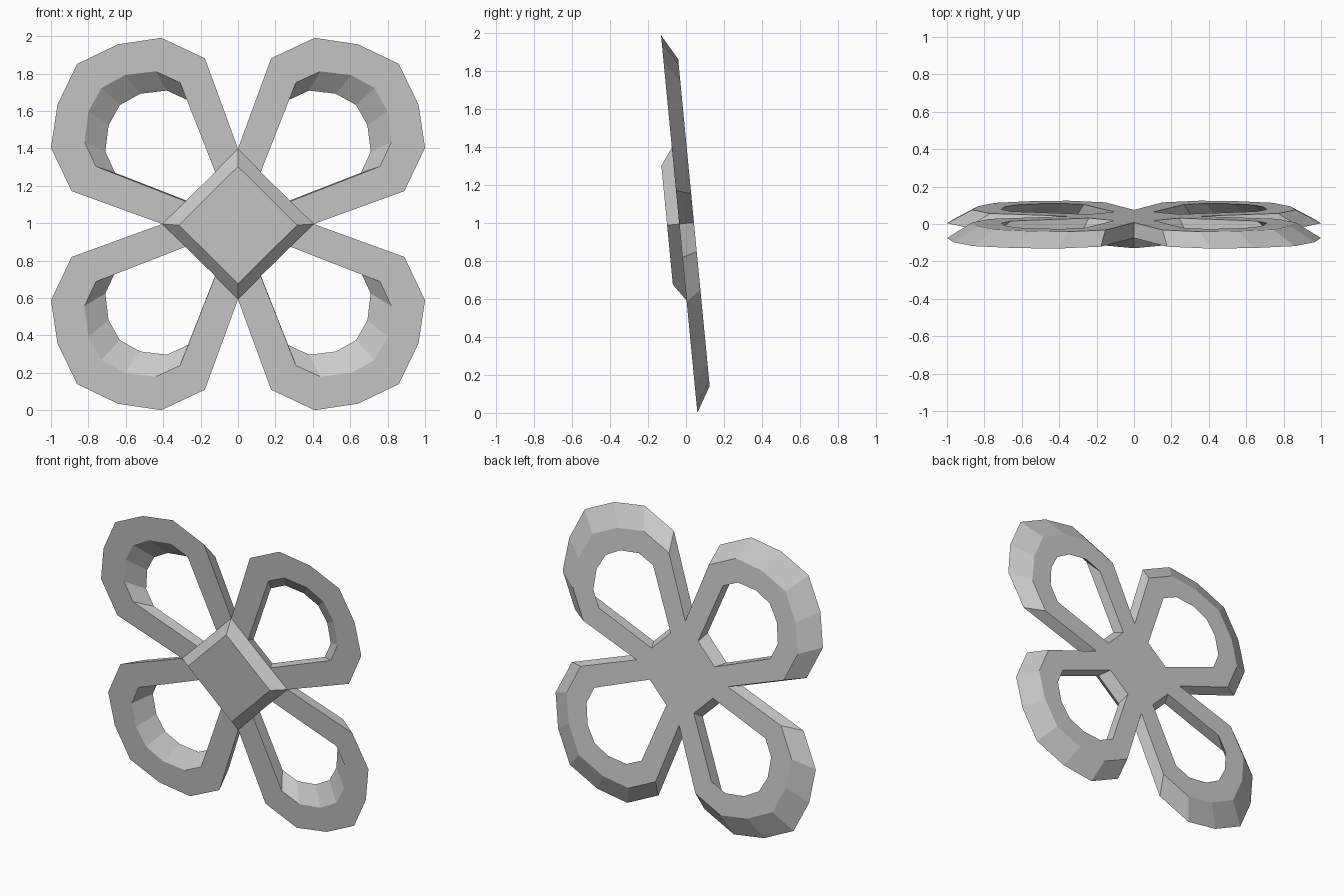
import bpy, bmesh, math
from mathutils import Matrix, Vector

if "Cube" in bpy.data.objects:
    bpy.data.objects.remove(bpy.data.objects["Cube"])

TILT = math.radians(5.5)
FRONT, BACK, STUD = -0.036, 0.042, -0.100   # depths of front face, back face, stud face
SHRINK = 0.865                              # back outline is a smaller copy of the front
STUD_R = 0.315

# Half petal profiles (x, z), mirrored over the diagonal
outer_half = [(0.405, 0.0), (0.89, 0.177), (1.0, 0.41), (0.965, 0.642)]
inner_half = [(0.28, 0.122), (0.76, 0.31), (0.82, 0.44), (0.80, 0.605)]


def mirrored(half, middle):
    return half + middle + [(z, x) for x, z in reversed(half)]


outer = mirrored(outer_half, [(0.86, 0.86)])
inner = mirrored(inner_half, [(0.73, 0.73)])

bm = bmesh.new()


def ring(points, depth, scale, turn):
    rot = Matrix.Rotation(turn, 3, 'Y')
    return [bm.verts.new(rot @ Vector((x * scale, depth, z * scale))) for x, z in points]


def strip(a, b):
    for i in range(len(a) - 1):
        bm.faces.new((a[i], a[i + 1], b[i + 1], b[i]))


hub_back, stud_face = [], []
for k in range(4):
    turn = -k * math.pi / 2
    of, inf = ring(outer, FRONT, 1, turn), ring(inner, FRONT, 1, turn)
    ob, inb = ring(outer, BACK, SHRINK, turn), ring(inner, BACK, SHRINK, turn)
    # Petal loop: front, back, outer wall, hole wall
    strip(of, inf)
    strip(ob, inb)
    strip(of, ob)
    strip(inf + inf[:1], inb + inb[:1])
    # Bevelled side of the centre stud
    s = ring([(STUD_R, 0), (0, STUD_R)], STUD, 1, turn)
    bm.faces.new((of[0], inf[0], inf[-1], of[-1], s[1], s[0]))
    stud_face.append(s[0])
    hub_back += [ob[0], inb[0], inb[-1]]

# Flat stud face and hub back
bm.faces.new(stud_face)
bm.faces.new(hub_back)
bmesh.ops.remove_doubles(bm, verts=bm.verts, dist=0.0005)
bmesh.ops.recalc_face_normals(bm, faces=bm.faces)

# Lean the rosette forward and stand it on the ground
bm.transform(Matrix.Rotation(TILT, 4, 'X'))
low = min(v.co.z for v in bm.verts)
bm.transform(Matrix.Translation((0, 0, -low)))

mesh = bpy.data.meshes.new("four_petal_rosette")
bm.to_mesh(mesh)
bm.free()
bpy.context.collection.objects.link(bpy.data.objects.new("four_petal_rosette", mesh))
